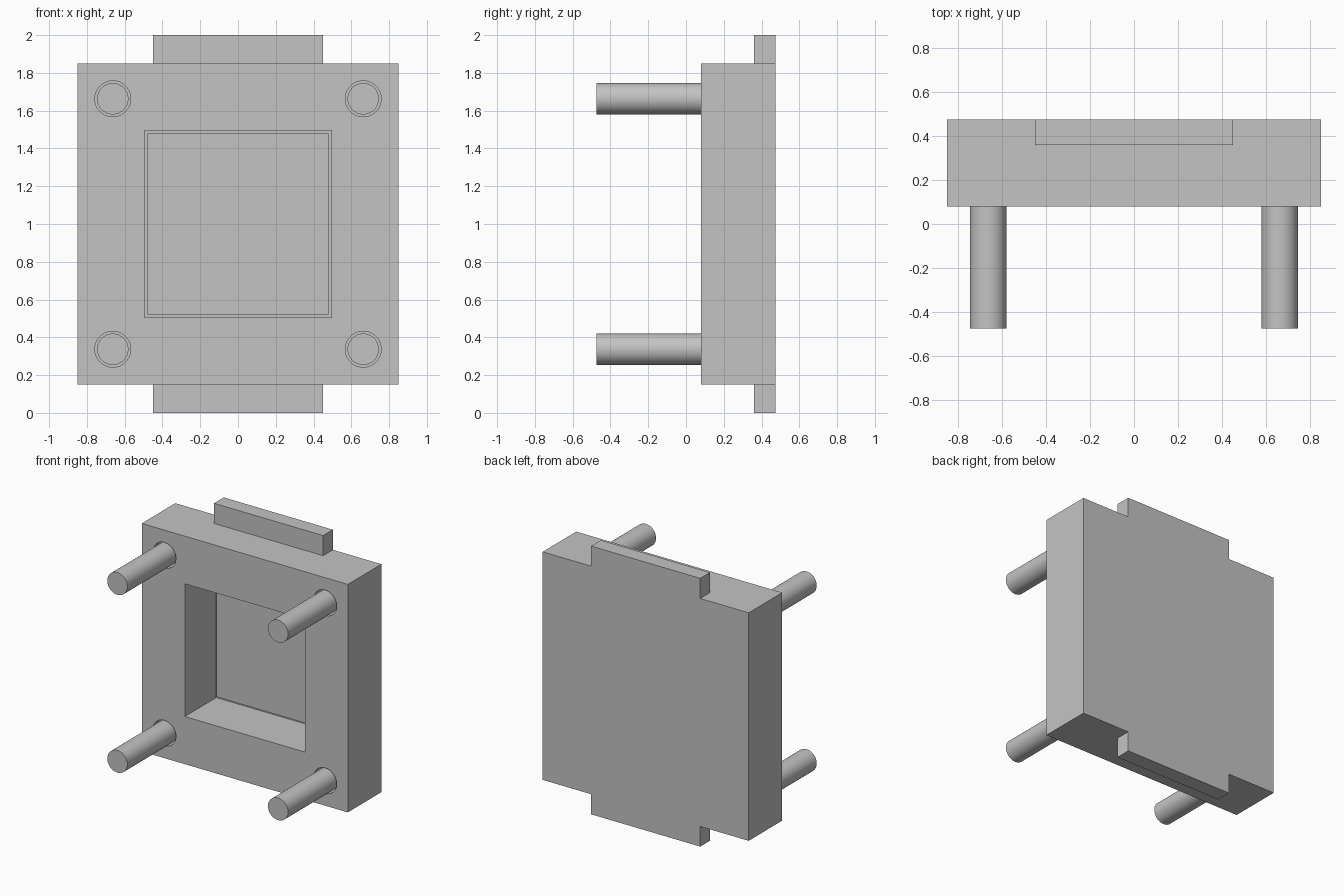
import bpy
import bmesh
import math
from mathutils import Matrix, Vector

if "Cube" in bpy.data.objects:
    bpy.data.objects.remove(bpy.data.objects["Cube"], do_unlink=True)

# Material
grey = bpy.data.materials.new("plain_grey")
grey.use_nodes = True
colour = (0.55, 0.55, 0.55, 1)
grey.diffuse_color = colour
grey.node_tree.nodes["Principled BSDF"].inputs["Base Color"].default_value = colour


def finish(name, bm):
    mesh = bpy.data.meshes.new(name)
    bm.to_mesh(mesh)
    bm.free()
    mesh.materials.append(grey)
    obj = bpy.data.objects.new(name, mesh)
    bpy.context.collection.objects.link(obj)
    return obj


def box(name, low, high):
    low, high = Vector(low), Vector(high)
    bm = bmesh.new()
    place = Matrix.Translation((low + high) / 2) @ Matrix.Diagonal((*(high - low), 1))
    bmesh.ops.create_cube(bm, size=1, matrix=place)
    return finish(name, bm)


def rod(name, x, z, radius, y0, y1):
    bm = bmesh.new()
    place = Matrix.Translation((x, (y0 + y1) / 2, z)) @ Matrix.Rotation(math.pi / 2, 4, 'X')
    bmesh.ops.create_cone(bm, cap_ends=True, segments=48, radius1=radius,
                          radius2=radius, depth=y1 - y0, matrix=place)
    return finish(name, bm)


def select_only(obj):
    bpy.ops.object.select_all(action='DESELECT')
    obj.select_set(True)
    bpy.context.view_layer.objects.active = obj


def combine(target, tool, operation):
    mod = target.modifiers.new(operation, 'BOOLEAN')
    mod.operation, mod.solver, mod.object = operation, 'EXACT', tool
    select_only(target)
    bpy.ops.object.modifier_apply(modifier=mod.name)
    bpy.data.objects.remove(tool, do_unlink=True)


FRONT, BACK, TIP = 0.08, 0.475, -0.475
FLOOR, HOLE_END = 0.45, 0.36

# Housing block with a tab at the top and bottom, flush with the back
housing = box("housing", (-0.85, FRONT, 0.15), (0.85, BACK, 1.85))
combine(housing, box("tab_strip", (-0.45, 0.36, 0), (0.45, BACK, 2)), 'UNION')

# Square recess in the front
combine(housing, box("recess_cutter", (-0.495, 0, 0.505), (0.495, FLOOR, 1.495)), 'DIFFERENCE')

# Inset plate on the recess floor
box("inset_plate", (-0.48, 0.435, 0.52), (0.48, FLOOR, 1.48))

# Four pins, each in a slightly wider hole
for side, x in (("left", 0.663), ("right", -0.663)):
    for level, z in (("lower", 0.337), ("upper", 1.663)):
        combine(housing, rod("hole_cutter", x, z, 0.095, 0, HOLE_END), 'DIFFERENCE')
        pin = rod(f"{level}_{side}_pin", x, z, 0.083, TIP, HOLE_END)
        select_only(pin)
        bpy.ops.object.shade_smooth_by_angle(angle=math.radians(30))

select_only(housing)
bpy.ops.object.shade_smooth_by_angle(angle=math.radians(30))
